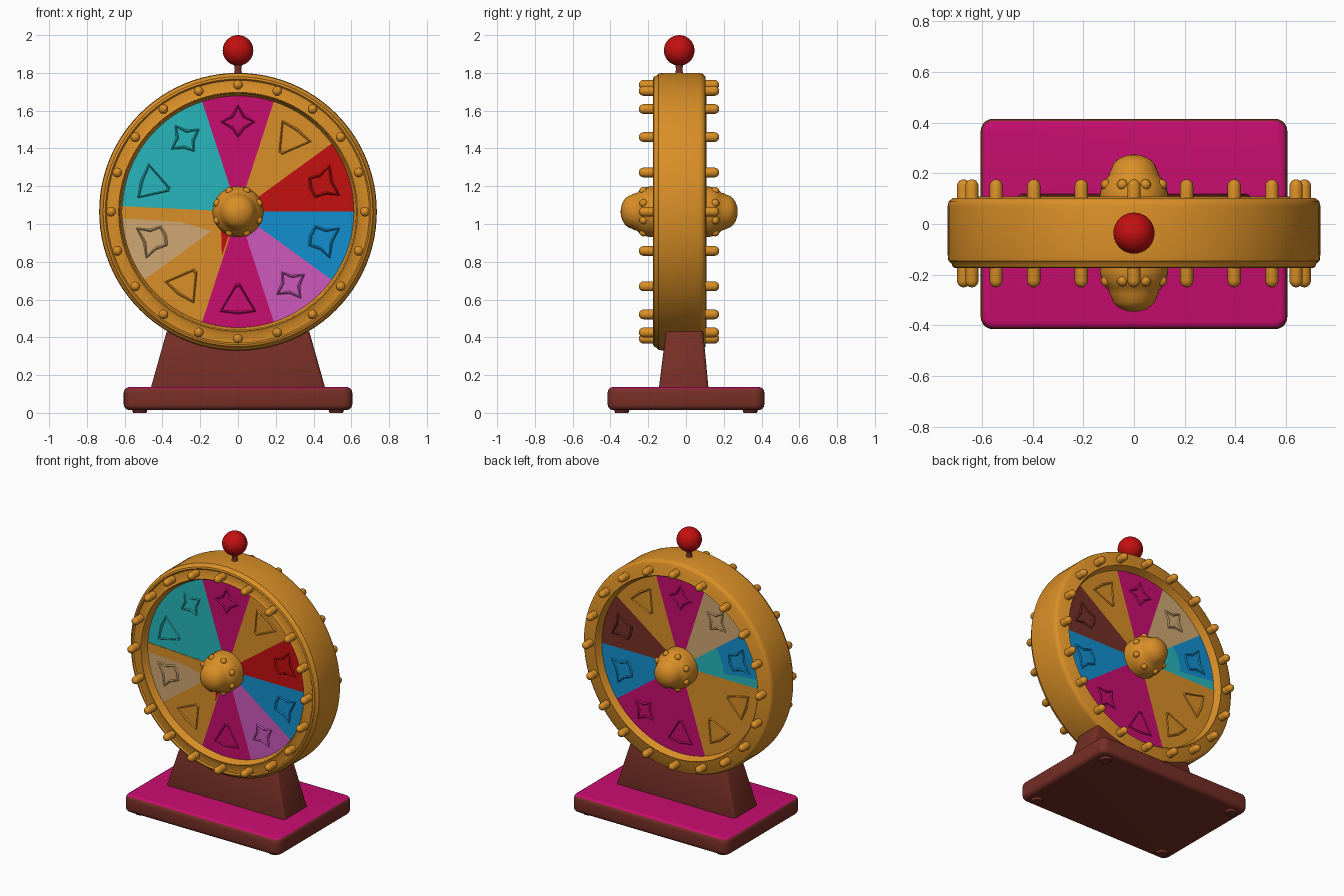
import bpy, bmesh, math
from mathutils import Vector

if "Cube" in bpy.data.objects:
    bpy.data.objects.remove(bpy.data.objects["Cube"])

AXLE = 1.065          # height of the wheel centre
FRONT, BACK = -0.125, 0.06   # painted face planes


def material(name, rgb):
    m = bpy.data.materials.new(name)
    m.diffuse_color = (*rgb, 1)
    m.use_nodes = True
    m.node_tree.nodes["Principled BSDF"].inputs["Base Color"].default_value = m.diffuse_color
    return m


MATS = {n: material(n, c) for n, c in {
    "orange": (0.70, 0.275, 0.02), "magenta": (0.58, 0.004, 0.16),
    "brown": (0.18, 0.028, 0.019), "red": (0.55, 0.005, 0.005),
    "blue": (0.006, 0.28, 0.63), "teal": (0.02, 0.47, 0.50),
    "violet": (0.61, 0.10, 0.50), "tan": (0.63, 0.39, 0.17)}.items()}
NAMES = list(MATS)


def finish(name, bm, colours, smooth=True, recalc=True):
    if recalc:
        bmesh.ops.recalc_face_normals(bm, faces=bm.faces[:])
    me = bpy.data.meshes.new(name)
    bm.to_mesh(me)
    bm.free()
    ob = bpy.data.objects.new(name, me)
    bpy.context.collection.objects.link(ob)
    for c in colours:
        me.materials.append(MATS[c])
    if smooth:
        bpy.ops.object.select_all(action='DESELECT')
        ob.select_set(True)
        bpy.context.view_layer.objects.active = ob
        bpy.ops.object.shade_smooth_by_angle(angle=math.radians(40))
    return ob


def wheel_point(r, a, y):
    return Vector((r * math.cos(a), y, AXLE + r * math.sin(a)))


def lathe(bm, profile, place, n, closed=False):
    """Spin (radius, height) pairs; place(r, angle, h) gives the position."""
    rings = [[bm.verts.new(place(r, 2 * math.pi * i / n, h)) for i in range(n)]
             for r, h in profile]
    pairs = list(zip(rings, rings[1:]))
    if closed:
        pairs.append((rings[-1], rings[0]))
    for p, q in pairs:
        for i in range(n):
            j = (i + 1) % n
            bm.faces.new((p[i], p[j], q[j], q[i]))
    if not closed:
        bm.faces.new(rings[0])
        bm.faces.new(rings[-1])


def box(bm, bottom, top, z0, z1):
    """Tapered box from (x0, x1, y0, y1) rectangles."""
    rings = []
    for (x0, x1, y0, y1), z in ((bottom, z0), (top, z1)):
        rings.append([bm.verts.new(p) for p in
                      ((x0, y0, z), (x1, y0, z), (x1, y1, z), (x0, y1, z))])
    a, b = rings
    bm.faces.new(a[::-1])
    bm.faces.new(b)
    for i in range(4):
        j = (i + 1) % 4
        bm.faces.new((a[i], a[j], b[j], b[i]))


def bevel(bm, edges, width, segments):
    bmesh.ops.bevel(bm, geom=edges, offset=width, segments=segments,
                    profile=0.5, affect='EDGES')


# Base: rounded slab with a magenta top
bm = bmesh.new()
r = (-0.605, 0.605, -0.415, 0.415)
box(bm, r, r, 0.015, 0.137)
bevel(bm, [e for e in bm.edges if abs(e.verts[0].co.z - e.verts[1].co.z) > 0.05], 0.05, 5)
bevel(bm, [e for e in bm.edges if abs(e.verts[0].co.z - e.verts[1].co.z) < 0.001], 0.03, 4)
bm.normal_update()
for f in bm.faces:
    f.material_index = int(f.normal.z > 0.8)
finish("base", bm, ["brown", "magenta"])

# Feet under the base corners
bm = bmesh.new()
for sx in (-1, 1):
    for sy in (-1, 1):
        lathe(bm, [(0.035, 0), (0.045, 0.025)],
              lambda r, a, h: Vector((sx * 0.52 + r * math.cos(a), sy * 0.34 + r * math.sin(a), h)), 16)
finish("feet", bm, ["brown"])

# Stand: tapered block holding the wheel
bm = bmesh.new()
box(bm, (-0.465, 0.465, -0.145, 0.12), (-0.375, 0.375, -0.105, 0.09), 0.12, 0.44)
bevel(bm, bm.edges[:], 0.018, 3)
finish("stand", bm, ["brown"])

# Rim: lathed hoop with raised lips
bm = bmesh.new()
lathe(bm, [(0.60, -0.11), (0.622, -0.135), (0.625, -0.165), (0.632, -0.173), (0.643, -0.165),
           (0.695, -0.165), (0.703, -0.174), (0.714, -0.170), (0.72, -0.155), (0.732, -0.145),
           (0.735, -0.12), (0.735, 0.07), (0.73, 0.09), (0.715, 0.102), (0.643, 0.102),
           (0.632, 0.108), (0.625, 0.10), (0.622, 0.07), (0.60, 0.045)], wheel_point, 96, True)
finish("rim", bm, ["orange"])

# Pegs: twenty round-ended pins passing through the rim
bm = bmesh.new()
cap = [(0.026 * math.cos(t), 0.026 * math.sin(t)) for t in (0, 0.4, 0.8, 1.2, 1.5)]
peg = [(r, -0.224 - h) for r, h in cap[::-1]] + [(r, 0.15 + h) for r, h in cap]
for i in range(20):
    c = wheel_point(0.672, math.radians(90 + 18 * i), 0)
    lathe(bm, peg, lambda r, a, h: c + Vector((r * math.cos(a), h, r * math.sin(a))), 12)
finish("pegs", bm, ["orange"])

# Hub: collar and dome on both sides
bm = bmesh.new()
side = [(0.132, 0.10), (0.135, 0.15), (0.128, 0.185), (0.11, 0.215), (0.10, 0.225), (0.096, 0.24)]
side += [(0.09 * math.cos(t), 0.245 + 0.065 * math.sin(t)) for t in (0.1, 0.4, 0.7, 1.0, 1.3, 1.53)]
lathe(bm, [(r, -0.036 - h) for r, h in side[::-1]] + [(r, -0.036 + h) for r, h in side],
      wheel_point, 40)
finish("hub", bm, ["orange"])

# Studs around the hub collars
bm = bmesh.new()
for y in (-0.225, 0.155):
    for i in range(8):
        g = bmesh.ops.create_uvsphere(bm, u_segments=10, v_segments=6, radius=0.022)
        bmesh.ops.translate(bm, verts=g["verts"],
                            vec=wheel_point(0.118, math.radians(22.5 + 45 * i), y))
finish("hub_studs", bm, ["orange"])

# Painted faces: ten sectors each, counter-clockwise from the top one
FRONT_COLOURS = ["magenta", "teal", "teal", "tan", "orange",
                 "magenta", "violet", "blue", "red", "orange"]
BACK_COLOURS = ["magenta", "tan", "blue", "orange", "orange",
                "magenta", "magenta", "blue", "brown", "orange"]


def painted_face(name, colours, y, front):
    bm = bmesh.new()
    radii = (0.08, 0.34, 0.628)
    rings = [[bm.verts.new(wheel_point(r, math.radians(72 + 6 * i), y)) for i in range(60)]
             for r in radii]
    for k in range(2):
        for i in range(60):
            j = (i + 1) % 60
            loop = (rings[k][i], rings[k + 1][i], rings[k + 1][j], rings[k][j])
            f = bm.faces.new(loop if front else loop[::-1])
            colour = colours[i // 6]
            # one rear sector has a teal inner half
            if not front and i // 6 == 2 and (k == 0 or i % 6 > 4):
                colour = "teal"
            f.material_index = NAMES.index(colour)
    finish(name, bm, NAMES, smooth=False, recalc=False)


painted_face("front_face", FRONT_COLOURS, FRONT, True)
painted_face("back_face", BACK_COLOURS, BACK, False)


# Thin painted patches on the front
def patch(name, colour, pts):
    bm = bmesh.new()
    a = [bm.verts.new((x, FRONT - 0.003, z)) for x, z in pts]
    b = [bm.verts.new((x, FRONT + 0.003, z)) for x, z in pts]
    bm.faces.new(a)
    bm.faces.new(b)
    for i in range(len(a)):
        j = (i + 1) % len(a)
        bm.faces.new((a[i], a[j], b[j], b[i]))
    finish(name, bm, [colour], smooth=False)


patch("orange_strip", "orange", [(-0.625, 1.03), (-0.3, 1.01), (-0.1, 0.95), (-0.1, 1.07), (-0.625, 1.095)])
patch("red_patch", "red", [(-0.085, 0.83), (-0.055, 0.92), (-0.04, 0.97), (-0.09, 0.97)])

# Emblems: raised outlines, given as (sideways, outward) points
SHAPES = {
    "star": [(0, 0.085), (0.03, 0.03), (0.085, 0), (0.03, -0.03),
             (0, -0.075), (-0.03, -0.03), (-0.085, 0), (-0.03, 0.03)],
    "triangle": [(-0.09, 0.05), (0, 0.06), (0.09, 0.05), (0.01, -0.085), (-0.01, -0.085)],
    "bell": [(-0.08, 0.06), (0, 0.045), (0.08, 0.06), (0.05, 0), (0.05, -0.06),
             (0, -0.07), (-0.05, -0.06), (-0.05, 0)]}
ORDER = ["star", "star", "triangle", "bell", "triangle",
         "triangle", "star", "bell", "bell", "triangle"]
BACK_ORDER = ["star", "star", "bell", "triangle", "triangle",
              "triangle", "star", "bell", "bell", "triangle"]


def emblem(name, shape, index, y, colour):
    a = math.radians(90 + 36 * index)
    out = Vector((math.cos(a), 0, math.sin(a)))
    across = Vector((math.sin(a), 0, -math.cos(a)))
    pts = [wheel_point(0.475, a, y) + across * s + out * o for s, o in SHAPES[shape]]
    bm = bmesh.new()
    n = len(pts)
    centre = sum(pts, Vector()) / n
    rows = []
    for p in pts:
        d = (p - centre).normalized() * 0.008
        up = Vector((0, 0.006, 0))
        rows.append([bm.verts.new(v) for v in (p + d, p + up, p - d, p - up)])
    for i in range(n):
        p, q = rows[i], rows[(i + 1) % n]
        for k in range(4):
            m = (k + 1) % 4
            bm.faces.new((p[k], p[m], q[m], q[k]))
    finish(name, bm, [colour], smooth=False)


for i in range(10):
    emblem(f"front_emblem_{i}", ORDER[i], i, FRONT, FRONT_COLOURS[i])
    emblem(f"back_emblem_{i}", BACK_ORDER[i], i, BACK, BACK_COLOURS[i])

# Stem and ball on top
bm = bmesh.new()
lathe(bm, [(0.03, 1.785), (0.02, 1.80), (0.017, 1.82), (0.022, 1.85)],
      lambda r, a, h: Vector((r * math.cos(a), -0.036 + r * math.sin(a), h)), 16)
finish("ball_stem", bm, ["brown"])
bm = bmesh.new()
bmesh.ops.create_uvsphere(bm, u_segments=32, v_segments=20, radius=0.081)
bmesh.ops.translate(bm, verts=bm.verts[:], vec=(0, -0.036, 1.919))
finish("top_ball", bm, ["red"])
